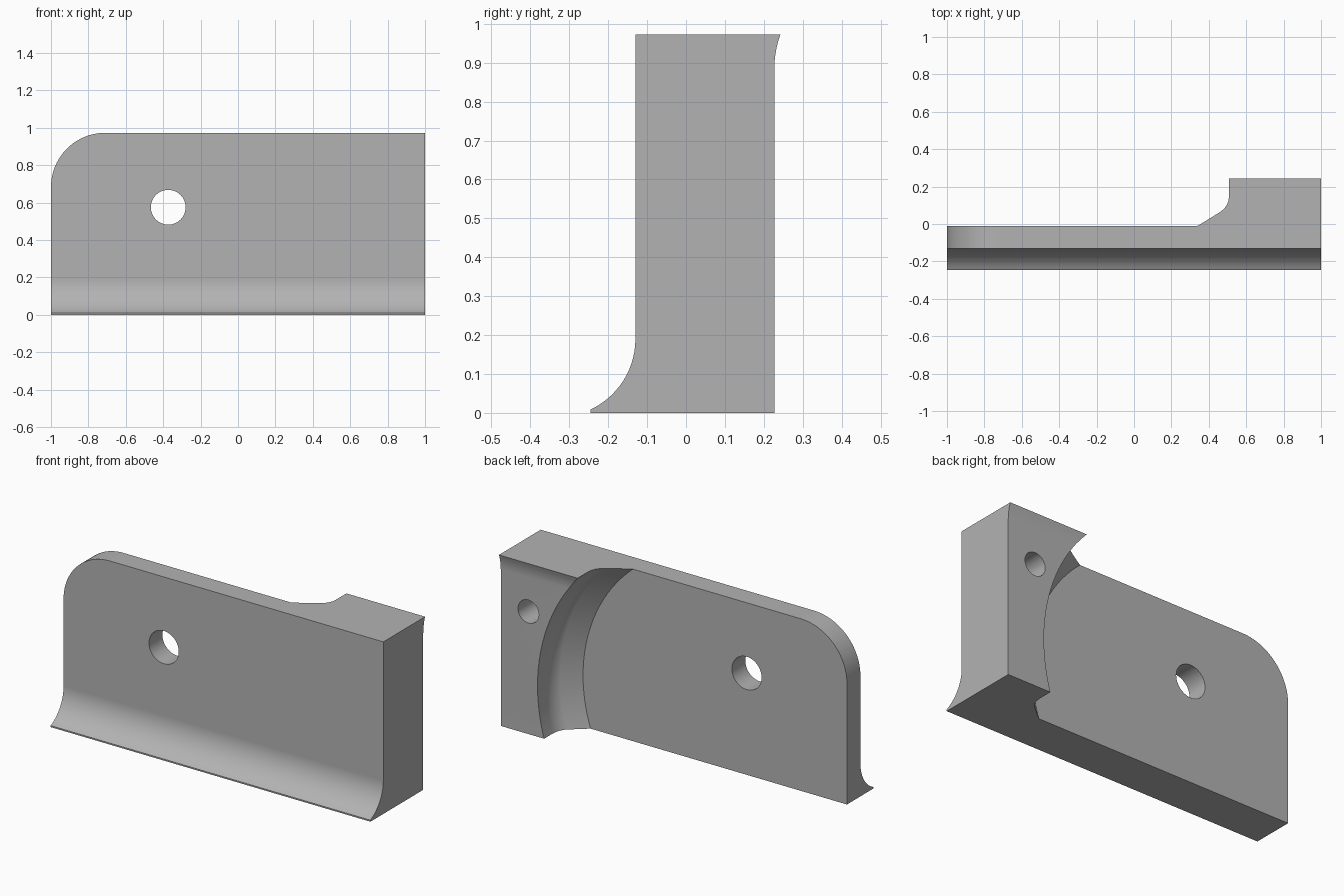
import bpy, bmesh, math
from mathutils import Vector, Matrix

if "Cube" in bpy.data.objects:
    bpy.data.objects.remove(bpy.data.objects["Cube"], do_unlink=True)

grey = bpy.data.materials.new("plain grey")
grey.use_nodes = True
colour = (0.45, 0.45, 0.45, 1)
grey.diffuse_color = colour
grey.node_tree.nodes["Principled BSDF"].inputs["Base Color"].default_value = colour


def arc(cx, cy, r, start, end, n):
    """Points on an arc, angles in degrees."""
    angles = [math.radians(start + (end - start) * i / n) for i in range(n + 1)]
    return [(cx + r * math.cos(a), cy + r * math.sin(a)) for a in angles]


def finish(bm, name):
    bmesh.ops.recalc_face_normals(bm, faces=bm.faces)
    mesh = bpy.data.meshes.new(name)
    bm.to_mesh(mesh)
    bm.free()
    mesh.materials.append(grey)
    ob = bpy.data.objects.new(name, mesh)
    bpy.context.collection.objects.link(ob)
    return ob


def prism(name, points, sweep):
    """Closed outline swept along a vector."""
    bm = bmesh.new()
    face = bm.faces.new([bm.verts.new(p) for p in points])
    new = bmesh.ops.extrude_face_region(bm, geom=[face])["geom"]
    verts = [v for v in new if isinstance(v, bmesh.types.BMVert)]
    bmesh.ops.translate(bm, verts=verts, vec=sweep)
    return finish(bm, name)


def revolve(name, profile, x, z, steps):
    """Radius and y profile, starting and ending on the axis, turned about y."""
    bm = bmesh.new()
    verts = [bm.verts.new((r, y, 0)) for r, y in profile]
    edges = [bm.edges.new(pair) for pair in zip(verts, verts[1:])]
    bmesh.ops.spin(bm, geom=verts + edges, cent=(0, 0, 0), axis=(0, 1, 0),
                   angle=math.tau, steps=steps)
    bmesh.ops.remove_doubles(bm, verts=bm.verts, dist=1e-4)
    bmesh.ops.translate(bm, verts=bm.verts, vec=(x, 0, z))
    return finish(bm, name)


def cut(body, cutter):
    mod = body.modifiers.new("cut", "BOOLEAN")
    mod.operation, mod.solver, mod.object = "DIFFERENCE", "EXACT", cutter
    bpy.context.view_layer.objects.active = body
    bpy.ops.object.modifier_apply(modifier=mod.name)
    bpy.data.objects.remove(cutter, do_unlink=True)


# Long block: front foot with a cove, back lip flaring near the top
height, front, back, plate_back = 0.973, -0.13, 0.227, -0.01
outline = [(back, 0), (-0.245, 0)]
outline += arc(front - 0.2, 0.19, 0.2, -65, 0, 14)
outline += [(front, height)]
outline += arc(back + 0.25, 0.885, 0.25, 159.4, 180, 5)
bracket = prism("bracket_body", [(-1, y, z) for y, z in outline], Vector((2, 0, 0)))

# Rounded upper corner
corner = arc(-0.71, height - 0.29, 0.29, 180, 90, 20)
corner += [(-0.71, 1.2), (-1.2, 1.2), (-1.2, height - 0.29)]
cut(bracket, prism("corner_cutter", [(x, -0.5, z) for x, z in corner], Vector((0, 1, 0))))

# Round recess behind the plate, with a sloped and filleted wall
wall = [(0, plate_back), (0.908, plate_back), (0.995, 0.067), (1.008, 0.082),
        (1.018, 0.102), (1.025, 0.125), (1.027, 0.15), (1.027, 0.5), (0, 0.5)]
cut(bracket, revolve("recess_cutter", wall, -0.257, 0.288, 128))

# Through hole in the plate and blind hole in the thick end
for name, x, z, r, y in (("plate_hole", -0.373, 0.575, 0.093, -0.5),
                         ("blind_hole", 0.827, 0.693, 0.065, 0.0)):
    cut(bracket, revolve(name, [(0, y), (r, y), (r, 0.5), (0, 0.5)], x, z, 48))

# Smooth curves with crisp edges
bpy.ops.object.select_all(action="DESELECT")
bracket.select_set(True)
bpy.context.view_layer.objects.active = bracket
bpy.ops.object.shade_smooth_by_angle(angle=math.radians(25))
weighted = bracket.modifiers.new("even shading", "WEIGHTED_NORMAL")
weighted.keep_sharp = True
